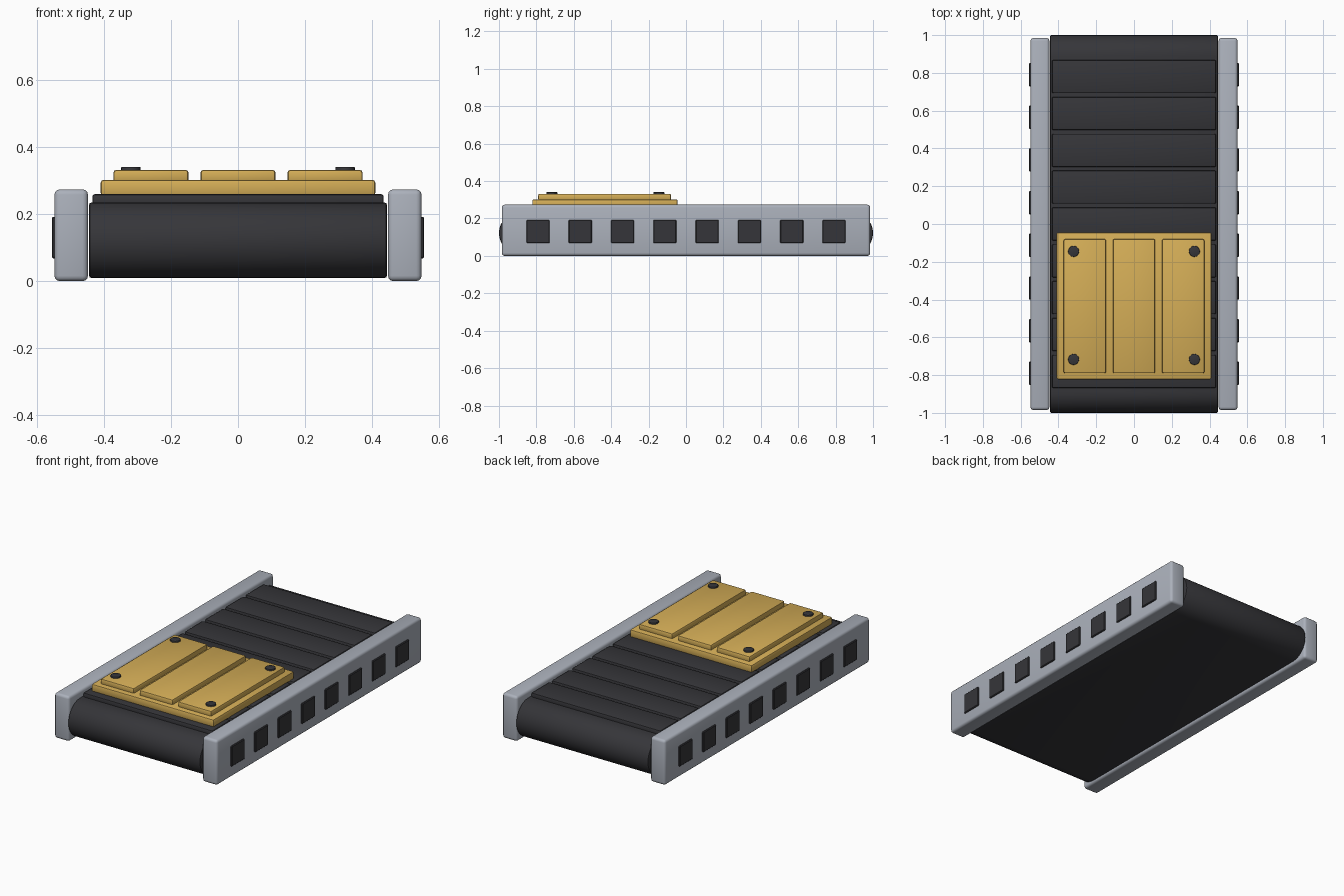
import bpy, bmesh, math

if "Cube" in bpy.data.objects:
    bpy.data.objects.remove(bpy.data.objects["Cube"])


def material(name, rgb):
    m = bpy.data.materials.new(name)
    m.diffuse_color = (*rgb, 1)
    m.use_nodes = True
    m.node_tree.nodes["Principled BSDF"].inputs["Base Color"].default_value = m.diffuse_color
    return m


DARK = material("dark rubber", (0.036, 0.036, 0.041))
GREY = material("light grey metal", (0.41, 0.44, 0.50))
GOLD = material("gold", (0.66, 0.42, 0.095))


def finish(bm, name, mat, smooth=True):
    bmesh.ops.recalc_face_normals(bm, faces=bm.faces)
    me = bpy.data.meshes.new(name)
    bm.to_mesh(me)
    bm.free()
    me.materials.append(mat)
    ob = bpy.data.objects.new(name, me)
    bpy.context.collection.objects.link(ob)
    if smooth:
        bpy.ops.object.select_all(action='DESELECT')
        ob.select_set(True)
        bpy.context.view_layer.objects.active = ob
        bpy.ops.object.shade_smooth_by_angle(angle=math.radians(35))
    return ob


def box(name, mat, x, y, z, bevel=0.0, segments=2):
    """Bevelled box from (min, max) ranges."""
    bm = bmesh.new()
    bmesh.ops.create_cube(bm, size=1)
    for v in bm.verts:
        for i, (lo, hi) in enumerate((x, y, z)):
            v.co[i] = lo if v.co[i] < 0 else hi
    if bevel:
        bmesh.ops.bevel(bm, geom=bm.edges[:], offset=bevel, segments=segments,
                        profile=0.5, affect='EDGES')
    return finish(bm, name, mat)


# Belt: stadium profile extruded across x, with softened side edges
R, ZC, HALF = 0.113, 0.122, 0.445
bm = bmesh.new()
profile = []
for side in (1, -1):
    for i in range(17):
        a = side * math.pi / 2 - math.pi * i / 16
        profile.append((side * (1 - R) + R * math.cos(a), ZC + R * math.sin(a)))
cap = bm.faces.new([bm.verts.new((-HALF, y, z)) for y, z in profile])
ext = bmesh.ops.extrude_face_region(bm, geom=[cap])
verts = [g for g in ext["geom"] if isinstance(g, bmesh.types.BMVert)]
bmesh.ops.translate(bm, verts=verts, vec=(2 * HALF, 0, 0))
rims = [e for e in bm.edges if abs(e.verts[0].co.x - e.verts[1].co.x) < 1e-5]
bmesh.ops.bevel(bm, geom=rims, offset=0.008, segments=2, profile=0.5, affect='EDGES')
finish(bm, "belt", DARK)

# Raised slats along the top of the belt
for i in range(9):
    y = (i - 4) * 0.195
    box(f"belt_slat_{i + 1}", DARK, (-0.435, 0.435), (y - 0.0875, y + 0.0875),
        (0.22, 0.26), 0.008)

# Side rails with square dark panels on the outside
for side, label in ((-1, "left"), (1, "right")):
    box(f"{label}_rail", GREY, sorted((side * 0.448, side * 0.548)), (-0.985, 0.985),
        (0.0, 0.274), 0.016, 3)
    for i in range(8):
        y = (i - 3.5) * 0.226
        box(f"{label}_rail_panel_{i + 1}", DARK, sorted((side * 0.53, side * 0.556)),
            (y - 0.062, y + 0.062), (0.068, 0.192), 0.004, 1)

# Gold platform: base plate and three planks
box("platform_base", GOLD, (-0.41, 0.41), (-0.822, -0.045), (0.255, 0.302), 0.008)
for i in (-1, 0, 1):
    x = i * 0.26
    box(f"platform_plank_{i + 2}", GOLD, (x - 0.112, x + 0.112), (-0.79, -0.08),
        (0.295, 0.332), 0.008)

# Corner bolts
for i, (x, y) in enumerate([(-0.32, -0.145), (0.32, -0.145), (-0.32, -0.717), (0.32, -0.717)]):
    bm = bmesh.new()
    bmesh.ops.create_cone(bm, cap_ends=True, segments=20, radius1=0.029,
                          radius2=0.029, depth=0.02)
    top = [e for e in bm.edges if all(v.co.z > 0 for v in e.verts)]
    bmesh.ops.bevel(bm, geom=top, offset=0.003, segments=2, profile=0.5, affect='EDGES')
    bmesh.ops.translate(bm, verts=bm.verts[:], vec=(x, y, 0.331))
    finish(bm, f"bolt_{i + 1}", DARK)
